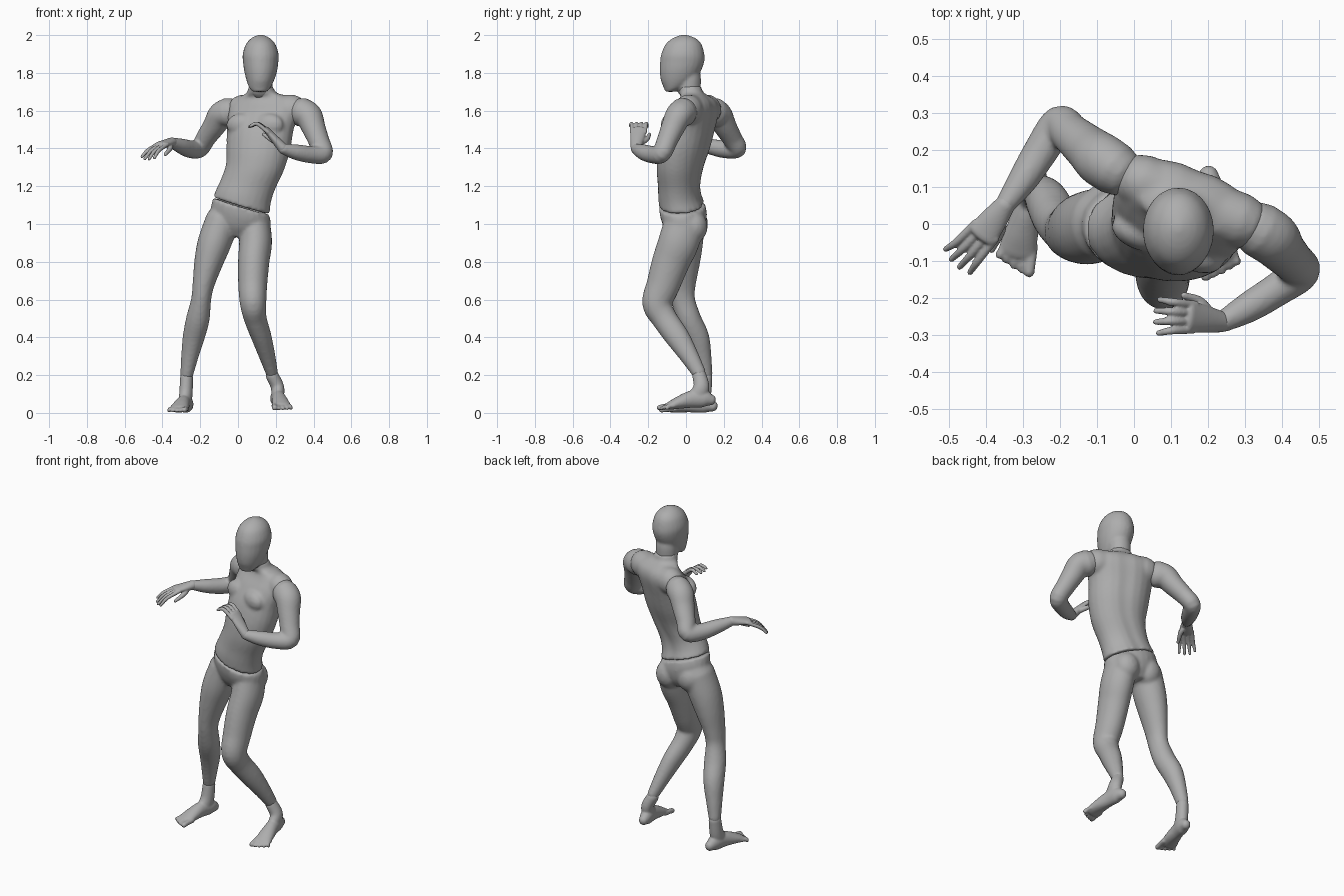
import bpy, bmesh, math
from mathutils import Vector, Matrix

cube = bpy.data.objects.get("Cube")
if cube:
    bpy.data.objects.remove(cube, do_unlink=True)

grey = bpy.data.materials.new("mannequin grey")
grey.use_nodes = True
COLOUR = (0.42, 0.42, 0.42, 1)
grey.diffuse_color = COLOUR
grey.node_tree.nodes["Principled BSDF"].inputs["Base Color"].default_value = COLOUR
SIDES = 24


def smooth_path(keys, steps=5):
    """Spline through equally long tuples."""
    keys = [Vector(k) for k in keys]
    ends = [keys[0] * 2 - keys[1]] + keys + [keys[-1] * 2 - keys[-2]]
    out = []
    for a, b, c, d in zip(ends, ends[1:], ends[2:], ends[3:]):
        for i in range(steps):
            t = i / steps
            out.append(b + (c - a) * (t / 2) + (a * 2 - b * 5 + c * 4 - d) * (t * t / 2)
                       + (b * 3 - a - c * 3 + d) * (t ** 3 / 2))
    return out + [keys[-1]]


def skin(bm, rings):
    """Skin a list of point rings and close both ends."""
    loops = [[bm.verts.new(p) for p in ring] for ring in rings]
    for low, high in zip(loops, loops[1:]):
        for i in range(len(low)):
            j = (i + 1) % len(low)
            bm.faces.new((low[i], low[j], high[j], high[i]))
    bm.faces.new(loops[0][::-1])
    bm.faces.new(loops[-1])


def ellipse(centre, u, v, a, b, groove=0):
    ring = []
    for i in range(SIDES):
        t = math.tau * i / SIDES
        dent = 1 - groove * math.exp(-((t - math.pi / 2) / 0.25) ** 2)
        ring.append(centre + u * (a * math.cos(t)) + v * (b * dent * math.sin(t)))
    return ring


def tube(bm, keys, side):
    """Round-ended limb through (x, y, z, half width, half depth) keys."""
    path = smooth_path(keys)
    pts = [p.to_3d() if len(p) == 3 else Vector(p[:3]) for p in path]
    sizes = [(p[3], p[4]) for p in path]
    first = (pts[0] - pts[1]).normalized()
    last = (pts[-1] - pts[-2]).normalized()
    a0, a1 = sizes[0], sizes[-1]
    for reach, scale in ((0.5, 0.85), (0.8, 0.55), (0.95, 0.2)):
        pts.insert(0, Vector(path[0][:3]) + first * min(a0) * reach)
        sizes.insert(0, (a0[0] * scale, a0[1] * scale))
        pts.append(Vector(path[-1][:3]) + last * min(a1) * reach)
        sizes.append((a1[0] * scale, a1[1] * scale))
    rings = []
    for i, p in enumerate(pts):
        along = (pts[min(i + 1, len(pts) - 1)] - pts[max(i - 1, 0)]).normalized()
        u = (side - along * side.dot(along)).normalized()
        rings.append(ellipse(p, u, along.cross(u), *sizes[i]))
    skin(bm, rings)


def stack(bm, keys, groove=0):
    """Body section from (x, y, z, half width, half depth, yaw, roll) keys."""
    rings = []
    for x, y, z, a, b, yaw, roll in smooth_path(keys):
        yaw, roll = math.radians(yaw), math.radians(roll)
        u = Vector((math.cos(yaw) * math.cos(roll), math.sin(yaw) * math.cos(roll), -math.sin(roll)))
        v = Vector((-math.sin(yaw), math.cos(yaw), 0))
        rings.append(ellipse(Vector((x, y, z)), u, v, a, b, groove))
    skin(bm, rings)


def blob(bm, centre, size, yaw=0):
    m = Matrix.Translation(centre) @ Matrix.Rotation(math.radians(yaw), 4, 'Z') @ Matrix.Diagonal((*size, 1))
    bmesh.ops.create_uvsphere(bm, u_segments=20, v_segments=12, radius=1, matrix=m)


def finish(name, bm, voxel, relax=4):
    """Fuse the overlapping volumes into one smooth surface."""
    bmesh.ops.recalc_face_normals(bm, faces=bm.faces)
    for f in bm.faces:
        f.smooth = True
    mesh = bpy.data.meshes.new(name)
    bm.to_mesh(mesh)
    bm.free()
    mesh.materials.append(grey)
    ob = bpy.data.objects.new(name, mesh)
    bpy.context.collection.objects.link(ob)
    fuse = ob.modifiers.new("fuse", 'REMESH')
    fuse.mode = 'VOXEL'
    fuse.voxel_size = voxel
    fuse.use_smooth_shade = True
    soft = ob.modifiers.new("soften", 'SMOOTH')
    soft.factor = 0.5
    soft.iterations = relax


X = Vector((1, 0, 0))

# Head with upper neck
bm = bmesh.new()
stack(bm, [(.115, -.085, 1.7, .035, .025, 0, 0), (.115, -.065, 1.72, .055, .052, 0, 0),
           (.118, -.043, 1.76, .073, .09, 0, 0), (.12, -.03, 1.81, .087, .109, 0, 0),
           (.12, -.02, 1.86, .094, .117, 0, 0), (.12, -.017, 1.9, .095, .114, 0, 0),
           (.12, -.013, 1.95, .079, .096, 0, 0), (.12, -.01, 1.98, .054, .066, 0, 0),
           (.12, -.01, 1.996, .026, .03, 0, 0), (.12, -.01, 2.002, .005, .005, 0, 0)])
tube(bm, [(.12, .015, 1.72, .063, .063), (.12, .015, 1.77, .064, .064), (.12, .01, 1.82, .06, .06)], X)
finish("head", bm, .008)

# Torso: turned chest over a tilted waist, shoulders and chest muscles
bm = bmesh.new()
stack(bm, [(.018, -.02, 1.098, .158, .122, -8, 17), (.03, -.032, 1.15, .15, .114, -10, 14),
           (.053, -.035, 1.21, .148, .112, -13, 10), (.09, -.03, 1.3, .158, .122, -18, 5),
           (.108, -.01, 1.4, .174, .132, -21, 2), (.118, .015, 1.5, .183, .13, -21, 0),
           (.136, .045, 1.59, .195, .115, -21, 0), (.143, .058, 1.64, .188, .092, -21, 0),
           (.138, .052, 1.672, .14, .072, -20, 0), (.125, .03, 1.695, .08, .066, -12, 0),
           (.12, .018, 1.73, .065, .066, 0, 0)], groove=.09)
tube(bm, [(.02, .115, 1.605, .08, .075), (.14, .065, 1.61, .075, .075), (.29, .008, 1.605, .08, .075)],
     Vector((0, 0, 1)))
for cx, cy in ((.015, -.025), (.165, -.083)):
    blob(bm, (cx, cy, 1.525), (.08, .045, .06), -21)
finish("torso", bm, .01)

# Hips and both legs
bm = bmesh.new()
stack(bm, [(.018, -.02, 1.093, .158, .122, -8, 17), (.015, -.012, 1.04, .165, .122, -8, 16),
           (.01, -.005, .98, .145, .105, -6, 12), (0, 0, .93, .07, .07, -5, 8)])
tube(bm, [(-.082, 0, 1.02, .09, .1), (-.125, -.01, .9, .089, .1), (-.155, -.015, .8, .077, .09),
          (-.183, -.02, .68, .058, .072), (-.195, -.015, .6, .053, .063), (-.212, .015, .5, .062, .064),
          (-.235, .06, .4, .058, .063), (-.255, .085, .3, .046, .05), (-.272, .103, .2, .034, .038)], X)
tube(bm, [(.09, -.01, 1, .082, .108), (.093, -.04, .9, .087, .108), (.083, -.08, .8, .083, .1),
          (.078, -.12, .68, .077, .089), (.08, -.152, .58, .07, .08), (.092, -.115, .5, .06, .068),
          (.125, -.045, .4, .053, .064), (.155, .018, .3, .043, .05), (.18, .07, .21, .032, .037)], X)
blob(bm, (-.062, .045, 1.0), (.078, .072, .085))
blob(bm, (.088, .042, .985), (.076, .072, .085))
finish("hips_and_legs", bm, .01)


# Feet with toes
def foot(name, ankle, heel, toe, inner):
    bm = bmesh.new()
    heel, toe, ankle = Vector(heel), Vector(toe), Vector(ankle)
    along = toe - heel
    side = Vector((along.y, -along.x, 0)).normalized() * inner

    def key(s, lift, width, height, shift=0):
        p = heel + along * s + side * shift
        return (p.x, p.y, p.z + lift, width, height)

    tube(bm, [key(.08, .036, .028, .03), key(.2, .046, .036, .046), key(.4, .048, .037, .046),
              key(.62, .036, .045, .034), key(.8, .022, .05, .021)], side)
    tube(bm, [(*ankle, .034, .037), key(.24, .11, .035, .042), key(.3, .06, .034, .05)], side)
    for i in range(5):
        shift = .041 - i * .021
        r = .015 if i == 0 else .0105
        tip = .95 - i * i * .006
        tube(bm, [key(.72, .022, r, r, shift * .9), key(.86, .02, r, r, shift),
                  key(tip, r + .001, r, r, shift * 1.08)], side)
    finish(name, bm, .006, 3)


foot("right_foot", (-.272, .103, .19), (-.258, .165, 0), (-.33, -.135, 0), -1)
foot("left_foot", (.18, .07, .2), (.198, .155, .035), (.24, -.15, .01), 1)


# Arms: shoulder cap, bent elbow, tapering forearm
def arm(name, keys):
    bm = bmesh.new()
    start, elbow, wrist = (Vector(keys[i][:3]) for i in (0, 4, -1))
    tube(bm, keys, (elbow - start).cross(wrist - elbow))
    finish(name, bm, .008)


arm("right_arm", [(-.05, .148, 1.592, .078, .072), (-.09, .175, 1.575, .07, .073), (-.125, .205, 1.52, .06, .064),
                  (-.17, .243, 1.455, .052, .055), (-.203, .27, 1.4, .048, .05), (-.25, .2, 1.396, .046, .048),
                  (-.3, .12, 1.412, .04, .041), (-.348, .052, 1.43, .028, .028)])
arm("left_arm", [(.338, -.015, 1.592, .078, .075), (.375, -.04, 1.572, .07, .074), (.4, -.07, 1.51, .062, .064),
                 (.428, -.1, 1.44, .054, .057), (.45, -.13, 1.375, .05, .053), (.39, -.175, 1.367, .045, .047),
                 (.31, -.225, 1.38, .041, .042), (.238, -.265, 1.398, .029, .029)])


# Hands: flat palm, four curved fingers and a thumb
def hand(name, wrist, knuckle, joint, tip, side, thumb):
    bm = bmesh.new()
    wrist, knuckle, joint, tip = map(Vector, (wrist, knuckle, joint, tip))
    side = Vector(side).normalized()
    middle = wrist.lerp(knuckle, .5)
    tube(bm, [(*wrist, .028, .027), (*middle, .037, .022), (*knuckle, .043, .016)], side)
    for i in range(4):
        shift = side * (.034 - i * .0225)
        end = joint.lerp(tip, (.9, 1.05, 1, .75)[i])
        tube(bm, [(*(knuckle.lerp(wrist, .15) + shift), .011, .011), (*(joint + shift * 1.15), .0105, .0105),
                  (*(end + shift * 1.35), .008, .008)], side)
    up = (knuckle - wrist).cross(side)
    bend, end = (Vector(p) for p in thumb)
    tube(bm, [(*wrist.lerp(knuckle, .25), .017, .017), (*bend, .014, .014), (*end, .0095, .0095)], up)
    finish(name, bm, .004, 3)


hand("right_hand", (-.348, .052, 1.432), (-.41, -.03, 1.42), (-.45, -.073, 1.388), (-.482, -.105, 1.345),
     (.77, -.63, 0), ((-.36, -.015, 1.4), (-.385, -.07, 1.368)))
hand("left_hand", (.238, -.265, 1.4), (.15, -.25, 1.5), (.105, -.25, 1.53), (.06, -.25, 1.515),
     (.1, 1, 0), ((.18, -.212, 1.445), (.135, -.193, 1.475)))
